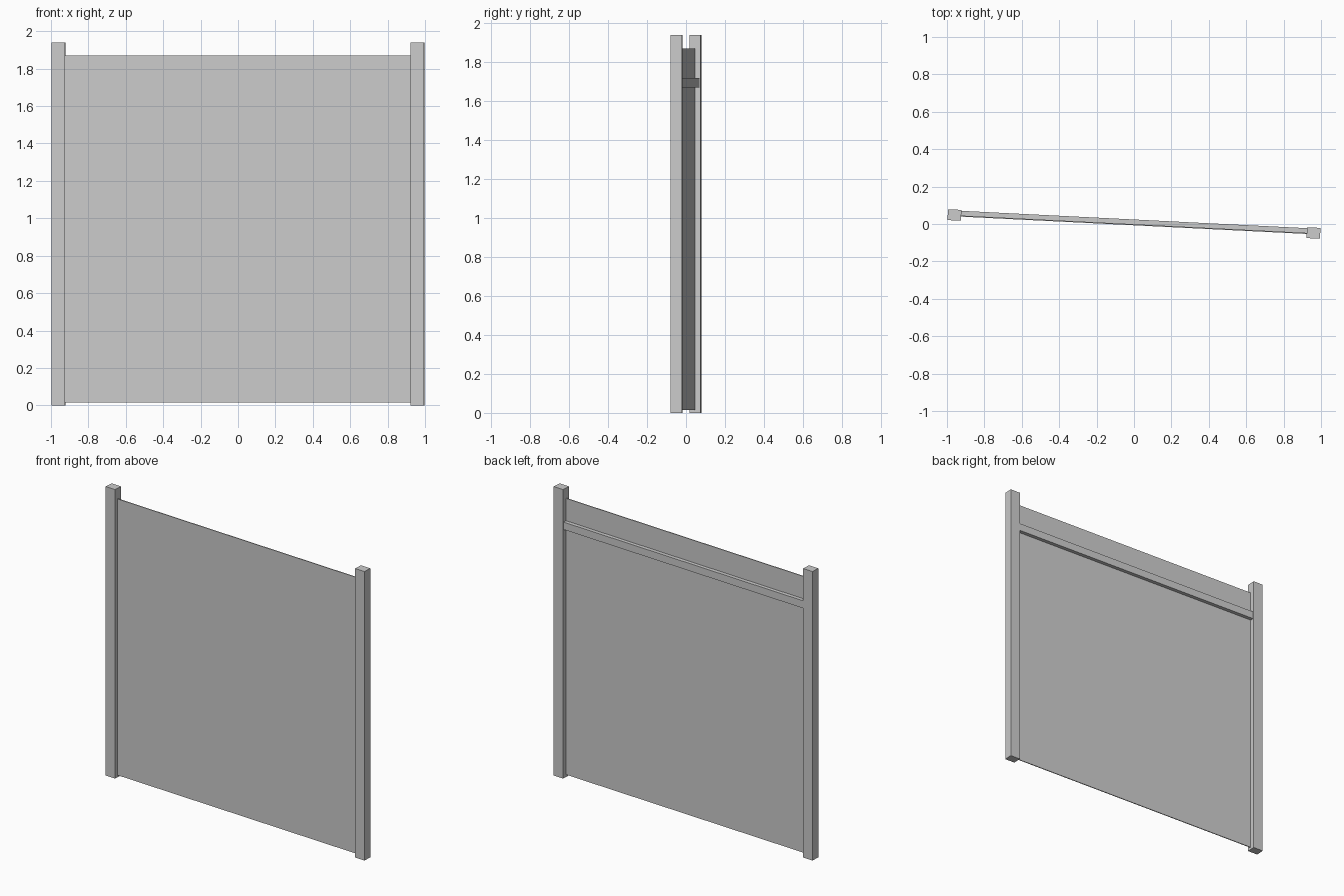
import bpy
from math import radians
from mathutils import Matrix

cube = bpy.data.objects.get("Cube")
if cube:
    bpy.data.objects.remove(cube, do_unlink=True)

# Single plain grey finish
grey = bpy.data.materials.new("plain_grey")
grey.use_nodes = True
colour = (0.6, 0.6, 0.6, 1)
grey.diffuse_color = colour
grey.node_tree.nodes["Principled BSDF"].inputs["Base Color"].default_value = colour

# The whole fence section is turned slightly about the vertical
TURN = Matrix.Rotation(radians(-2.87), 4, "Z")
SPAN = 0.961      # centre to post centre
POST_W, POST_D, POST_H = 0.072, 0.058, 1.94
INNER = SPAN - POST_W / 2


def box(name, low, high):
    """Box between two corners, in the fence's own frame."""
    bpy.ops.mesh.primitive_cube_add(size=1)
    obj = bpy.context.object
    obj.name = name
    size = [h - l for l, h in zip(low, high)]
    mid = [(h + l) / 2 for l, h in zip(low, high)]
    obj.data.transform(TURN @ Matrix.Translation(mid) @ Matrix.Diagonal((*size, 1)))
    obj.data.materials.append(grey)
    return obj


# Posts at both ends
for name, x in (("left_post", SPAN), ("right_post", -SPAN)):
    box(name, (x - POST_W / 2, -POST_D / 2, 0), (x + POST_W / 2, POST_D / 2, POST_H))

# Thin panel between the posts, and the rail across its back
box("panel", (-INNER, -0.007, 0.015), (INNER, -0.001, 1.87))
box("back_rail", (-INNER, -0.001, 1.67), (INNER, 0.024, 1.72))
